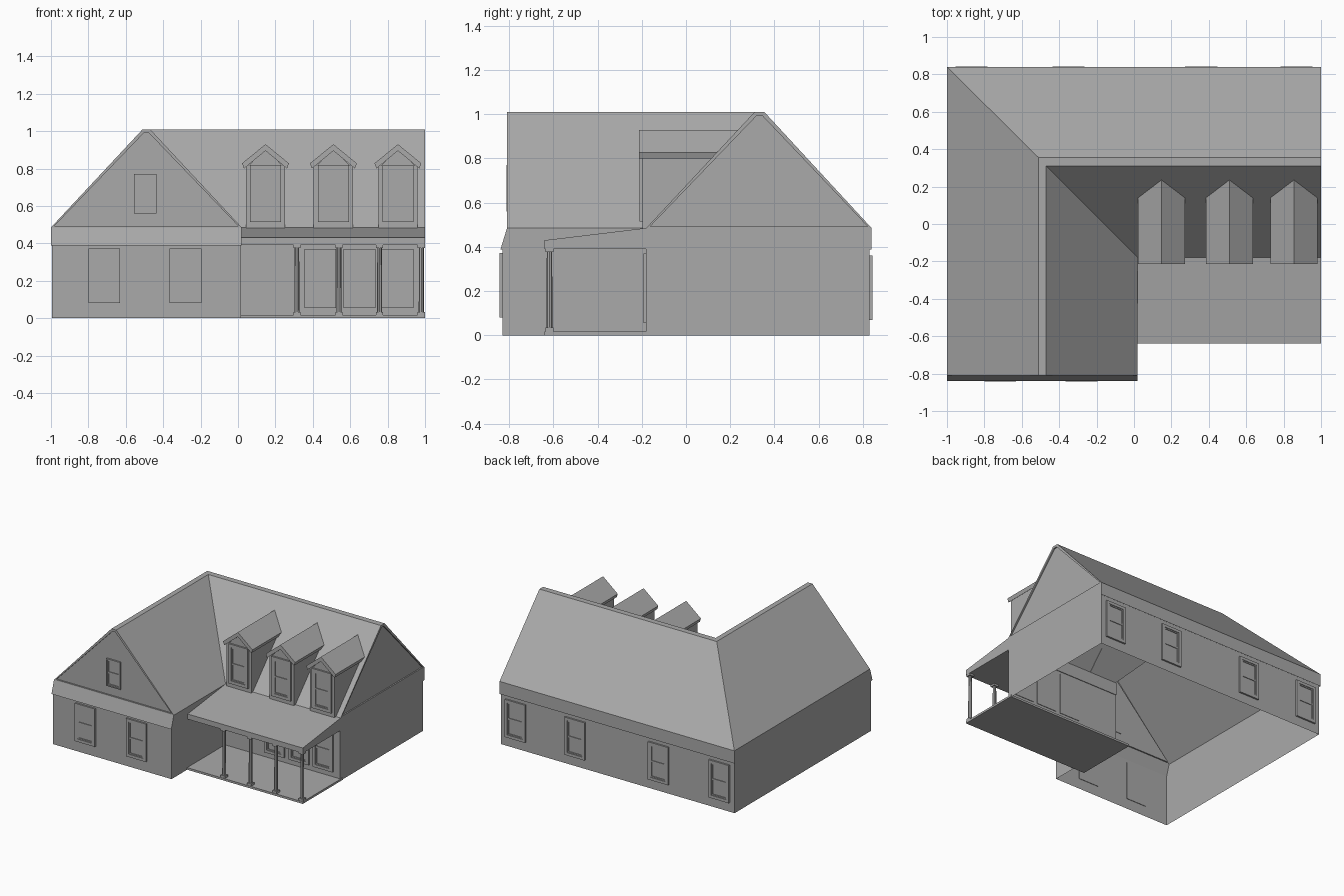
import bpy, bmesh, math
from mathutils import Vector

if "Cube" in bpy.data.objects:
    bpy.data.objects.remove(bpy.data.objects["Cube"])

grey = bpy.data.materials.new("plain grey")
grey.diffuse_color = (0.4, 0.4, 0.4, 1)
grey.use_nodes = True
grey.node_tree.nodes["Principled BSDF"].inputs["Base Color"].default_value = grey.diffuse_color


def finish(name, bm, recalc=True):
    if recalc:
        bmesh.ops.recalc_face_normals(bm, faces=bm.faces[:])
    me = bpy.data.meshes.new(name)
    bm.to_mesh(me)
    bm.free()
    me.materials.append(grey)
    ob = bpy.data.objects.new(name, me)
    bpy.context.collection.objects.link(ob)
    return ob


def add_box(bm, x0, x1, y0, y1, z0, z1):
    vs = bmesh.ops.create_cube(bm, size=1)["verts"]
    for v in vs:
        v.co = ((x0 + x1) / 2 + v.co.x * (x1 - x0),
                (y0 + y1) / 2 + v.co.y * (y1 - y0),
                (z0 + z1) / 2 + v.co.z * (z1 - z0))


def add_prism(bm, pts, offset):
    """Extrude a closed 3D polygon by an offset vector."""
    f = bm.faces.new([bm.verts.new(p) for p in pts])
    new = bmesh.ops.extrude_face_region(bm, geom=[f], use_keep_orig=True)["geom"]
    bmesh.ops.translate(bm, vec=Vector(offset),
                        verts=[g for g in new if isinstance(g, bmesh.types.BMVert)])


# Walls: open L-shaped shell, no floor
bm = bmesh.new()
plan = [(-.995, .83), (-.995, -.83), (.015, -.83), (.015, -.18), (.995, -.18), (.995, .83)]
low = [bm.verts.new((x, y, 0)) for x, y in plan]
top = [bm.verts.new((x, y, .395)) for x, y in plan]
for i in range(6):
    j = (i + 1) % 6
    bm.faces.new((low[i], low[j], top[j], top[i]))
finish("walls", bm, False)

# Roof shell: eave band, hip, valley, flat ridge and two recessed gables
bm = bmesh.new()
eave = [(-1, .84), (-1, -.84), (.02, -.84), (.02, -.18), (1, -.18), (1, .84)]
lo = [bm.verts.new((x, y, .388)) for x, y in eave]
up = [bm.verts.new((x, max(y, -.81), .485)) for x, y in eave]
ridge = [bm.verts.new((x, y, 1.01)) for x, y in
         [(-.51, .355), (-.51, -.81), (-.47, -.81), (-.47, .31), (1, .31), (1, .355)]]
bm.faces.new(ridge)
gables = []
for i in range(6):
    j = (i + 1) % 6
    bm.faces.new((lo[i], lo[j], up[j], up[i]))
    f = bm.faces.new((up[i], up[j], ridge[j], ridge[i]))
    if i in (1, 4):
        gables.append(f)
bm.normal_update()
for g in gables:
    bmesh.ops.inset_region(bm, faces=[g], thickness=.02, depth=0)
    n = g.normal.copy()
    rim = bmesh.ops.extrude_face_region(bm, geom=[g])["geom"]
    bmesh.ops.translate(bm, vec=n * -.01,
                        verts=[v for v in rim if isinstance(v, bmesh.types.BMVert)])
    if g.is_valid:
        bmesh.ops.delete(bm, geom=[g], context='FACES_ONLY')
finish("main_roof", bm, False)

# Porch roof and floor
bm = bmesh.new()
add_prism(bm, [(.015, -.64, .39), (.015, -.64, .43), (.015, -.175, .486), (.015, -.175, .39)],
          (.985, 0, 0))
finish("porch_roof", bm)
bm = bmesh.new()
add_box(bm, -.08, 1, -.64, -.15, 0, .016)
finish("porch_floor", bm)

# Porch posts with square base and cap
for x in (.315, .54, .757, .98):
    bm = bmesh.new()
    shaft = bmesh.ops.create_cone(bm, cap_ends=True, segments=8, radius1=.014,
                                  radius2=.012, depth=.376)["verts"]
    bmesh.ops.translate(bm, vec=(x, -.618, .204), verts=shaft)
    for z0, z1 in ((.016, .034), (.376, .391)):
        add_box(bm, x - .019, x + .019, -.637, -.599, z0, z1)
    finish("porch_post", bm)


def window(name, cx, z0, z1, w, y, side=-1, border=.022):
    """Sash window: raised outer frame, thin sash bars and set-back panes."""
    bm = bmesh.new()

    def plate(x0, x1, a, b, out):
        add_box(bm, cx + x0, cx + x1, min(y - side * .004, y + side * out),
                max(y - side * .004, y + side * out), a, b)

    def ring(h, a, b, t, out):
        plate(-h, -h + t, a, b, out)
        plate(h - t, h, a, b, out)
        plate(-h + t, h - t, a, a + t, out)
        plate(-h + t, h - t, b - t, b, out)

    h, t = w / 2, .009
    ring(h, z0, z1, border, .013)
    ring(h - border, z0 + border, z1 - border, t, .008)
    m = (z0 + z1) / 2
    plate(-h + border + t, h - border - t, m - .006, m + .006, .008)
    plate(-h + border, h - border, z0 + border, z1 - border, .003)
    finish(name, bm)


for x in (-.715, -.28):
    window("front_window", x, .08, .372, .17, -.83)
for x in (.44, .65, .853):
    window("porch_window", x, .055, .37, .17, -.18)
for x in (-.868, -.35, .36, .868):
    window("back_window", x, .07, .36, .172, .83, 1)
window("gable_window", -.495, .56, .77, .12, -.80, border=.008)

# Dormers: body, pitched roof and window
for x in (.147, .51, .855):
    bm = bmesh.new()
    add_prism(bm, [(x - .105, -.197, .47), (x - .105, -.197, .82),
                   (x - .105, .132, .82), (x - .105, -.18, .48)], (.21, 0, 0))
    add_prism(bm, [(x - .105, -.197, .80), (x + .105, -.197, .80), (x, -.197, .905)],
              (0, .33, 0))
    finish("dormer_body", bm)

    # each roof slab ends on the slope of the main roof
    bm = bmesh.new()
    section = [(-.125, .828), (0, .93), (.125, .828), (.115, .80), (0, .895), (-.115, .80)]
    fr = [bm.verts.new((x + a, -.213, z)) for a, z in section]
    bk = [bm.verts.new((x + a, -.18 + (z - .485) / .525 * .49, z)) for a, z in section]
    for i in range(6):
        j = (i + 1) % 6
        bm.faces.new((fr[i], fr[j], bk[j], bk[i]))
    bm.faces.new(fr)
    bm.faces.new(bk)
    finish("dormer_roof", bm)
    window("dormer_window", x, .515, .82, .165, -.197, border=.024)
